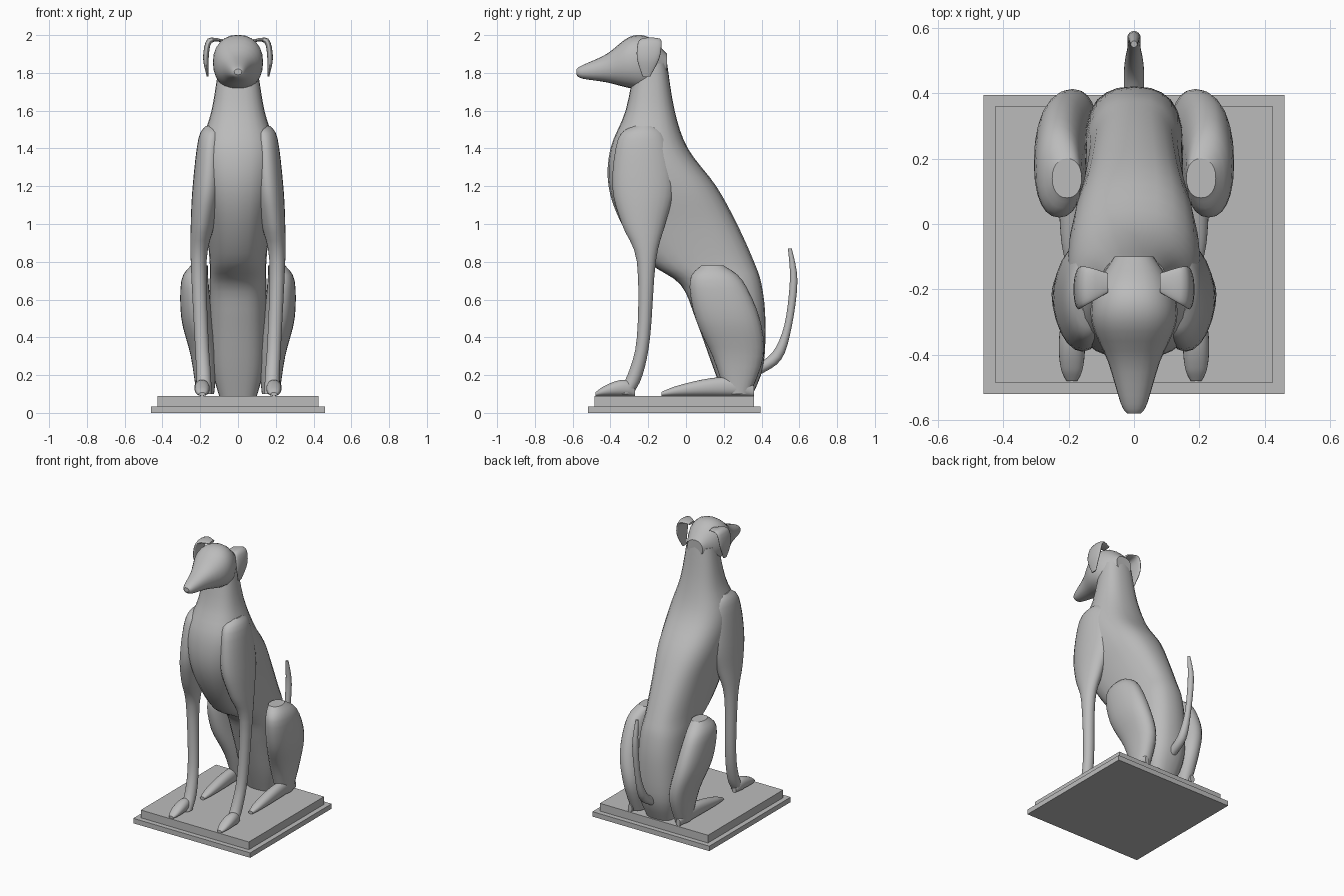
import bpy
import bmesh
import math
from mathutils import Vector

cube = bpy.data.objects.get("Cube")
if cube:
    bpy.data.objects.remove(cube)

stone = bpy.data.materials.new("grey stone")
stone.use_nodes = True
GREY = (0.5, 0.5, 0.5, 1)
stone.diffuse_color = GREY
stone.node_tree.nodes["Principled BSDF"].inputs["Base Color"].default_value = GREY


def finish(name, bm, smooth=True, mirror=False):
    mesh = bpy.data.meshes.new(name)
    bmesh.ops.recalc_face_normals(bm, faces=bm.faces)
    for face in bm.faces:
        face.smooth = smooth and len(face.verts) == 4
    bm.to_mesh(mesh)
    bm.free()
    mesh.materials.append(stone)
    part = bpy.data.objects.new(name, mesh)
    bpy.context.collection.objects.link(part)
    if mirror:
        part.modifiers.new("Mirror", 'MIRROR')


# Ring makers: each ring is a centre plus two half-axis vectors
def level(z, front, back, inner, outer):
    centre = Vector((inner + outer, front + back, z * 2)) / 2
    return centre, Vector(((outer - inner) / 2, 0, 0)), Vector((0, (back - front) / 2, 0))


def upright(y, bottom, top, inner, outer):
    centre = Vector((inner + outer, y * 2, bottom + top)) / 2
    return centre, Vector(((outer - inner) / 2, 0, 0)), Vector((0, 0, (top - bottom) / 2))


def limb_ring(z, front, back, outer):
    """A level ring that gets wider as it gets deeper."""
    width = 0.05 + (back - front) / 3
    return level(z, front, back, outer - width, outer)


def along(points, sizes, side, flatness):
    """Rings square to a path, with half widths measured along side."""
    path = [Vector(p) for p in points]
    rings = []
    for i, (centre, size) in enumerate(zip(path, sizes)):
        tangent = path[min(i + 1, len(path) - 1)] - path[max(i - 1, 0)]
        rings.append((centre, side * size, tangent.cross(side).normalized() * size * flatness))
    return rings


def spline(a, b, c, d, t):
    """Smooth curve from b to c, passing through every ring."""
    start, end = (c - a) / 2, (d - b) / 2
    ease = t * t * (3 - 2 * t)
    return b.lerp(c, ease) + start * t * (1 - t) ** 2 - end * t * t * (1 - t)


def loft(name, rings, power=1.0, mirror=False, sides=24, steps=4):
    last = len(rings) - 1
    dense = []
    for i in range(last):
        four = [rings[min(max(j, 0), last)] for j in range(i - 1, i + 3)]
        for s in range(steps):
            dense.append([spline(*axis, s / steps) for axis in zip(*four)])
    dense.append(rings[last])

    bm = bmesh.new()
    loops = []
    for centre, u, v in dense:
        loop = []
        for k in range(sides):
            angle = math.tau * k / sides
            c, s = math.cos(angle), math.sin(angle)
            across = u * math.copysign(abs(c) ** power, c)
            deep = v * math.copysign(abs(s) ** power, s)
            loop.append(bm.verts.new(centre + across + deep))
        loops.append(loop)
    for low, high in zip(loops, loops[1:]):
        for k in range(sides):
            n = (k + 1) % sides
            bm.faces.new((low[k], low[n], high[n], high[k]))
    bm.faces.new(loops[0])
    bm.faces.new(loops[-1])
    finish(name, bm, mirror=mirror)


def slab(name, half_width, front, back, bottom, top):
    bm = bmesh.new()
    bmesh.ops.create_cube(bm, size=1)
    size = Vector((half_width * 2, back - front, top - bottom))
    bmesh.ops.scale(bm, vec=size, verts=bm.verts)
    middle = Vector((0, front + back, bottom + top)) / 2
    bmesh.ops.translate(bm, vec=middle, verts=bm.verts)
    finish(name, bm, smooth=False)


def feet(name, toe, heel, height, x=0.19, half_width=0.04, sections=9):
    """A pair of feet, rounded at both ends and rising to the heel."""
    rings = []
    for i in range(sections):
        t = i / (sections - 1)
        swell = max(math.sin(math.pi * t), 0.05) ** 0.3
        top = FLOOR + height * (0.4 + 0.6 * t) * swell
        w = half_width * swell
        rings.append(upright(toe + (heel - toe) * t, FLOOR, top, x - w, x + w))
    loft(name, rings, power=0.9, mirror=True)


# Stepped plinth
FLOOR = 0.09
STEP = 0.035
slab("plinth_base", 0.46, -0.52, 0.395, 0, STEP)
slab("plinth_top", 0.46 - STEP, -0.52 + STEP, 0.395 - STEP, STEP, FLOOR)

# Body and neck: height, front, back, half width
body = [
    (FLOOR, 0.2, 0.35, 0.1),
    (0.25, 0.14, 0.41, 0.14),
    (0.5, 0.05, 0.42, 0.15),
    (0.68, -0.03, 0.4, 0.15),
    (0.8, -0.2, 0.36, 0.15),
    (1, -0.34, 0.27, 0.17),
    (1.2, -0.41, 0.16, 0.2),
    (1.4, -0.4, 0.01, 0.2),
    (1.6, -0.32, -0.06, 0.14),
    (1.85, -0.27, -0.1, 0.1),
]
loft("body", [level(z, front, back, -w, w) for z, front, back, w in body], power=0.8)

# Head with a long muzzle: station, bottom, top, half width
head = [
    (-0.58, 1.79, 1.82, 0.02),
    (-0.55, 1.77, 1.84, 0.04),
    (-0.42, 1.75, 1.9, 0.08),
    (-0.3, 1.72, 1.99, 0.13),
    (-0.2, 1.71, 1.99, 0.12),
    (-0.1, 1.79, 1.9, 0.06),
]
loft("head", [upright(y, low, top, -w, w) for y, low, top, w in head], power=0.9)

# Folded ears
ear_path = [(0.08, -0.18, 1.97), (0.15, -0.19, 1.97), (0.17, -0.2, 1.88), (0.16, -0.21, 1.78)]
ear = along(ear_path, (0.03, 0.06, 0.06, 0.02), Vector((0, 1, 0)), flatness=0.25)
loft("ears", ear, mirror=True)

# Front legs with shoulders: height, front, back, outer side
front_leg = [
    (1.52, -0.28, -0.16, 0.17),
    (1.45, -0.36, -0.1, 0.21),
    (1.2, -0.39, -0.06, 0.24),
    (1, -0.34, -0.11, 0.25),
    (0.8, -0.26, -0.16, 0.25),
    (0.4, -0.26, -0.19, 0.23),
    (0.2, -0.31, -0.23, 0.22),
    (0.1, -0.37, -0.28, 0.22),
]
loft("front_legs", [limb_ring(*row) for row in front_leg], mirror=True)
feet("front_paws", toe=-0.48, heel=-0.27, height=0.11)

# Folded hind legs
thigh = [
    (0.78, 0.08, 0.2, 0.25),
    (0.7, 0.02, 0.3, 0.3),
    (0.5, 0.05, 0.39, 0.3),
    (0.3, 0.14, 0.41, 0.25),
    (0.1, 0.21, 0.34, 0.22),
]
loft("thighs", [limb_ring(*row) for row in thigh], power=0.9, mirror=True)
feet("hind_feet", toe=-0.13, heel=0.36, height=0.13)

# Upturned tail
tail_path = [(0, 0.38, 0.23), (0, 0.48, 0.3), (0, 0.54, 0.46), (0, 0.57, 0.7), (0, 0.55, 0.87)]
tail = along(tail_path, (0.03, 0.03, 0.02, 0.02, 0.01), Vector((1, 0, 0)), flatness=1)
loft("tail", tail)
